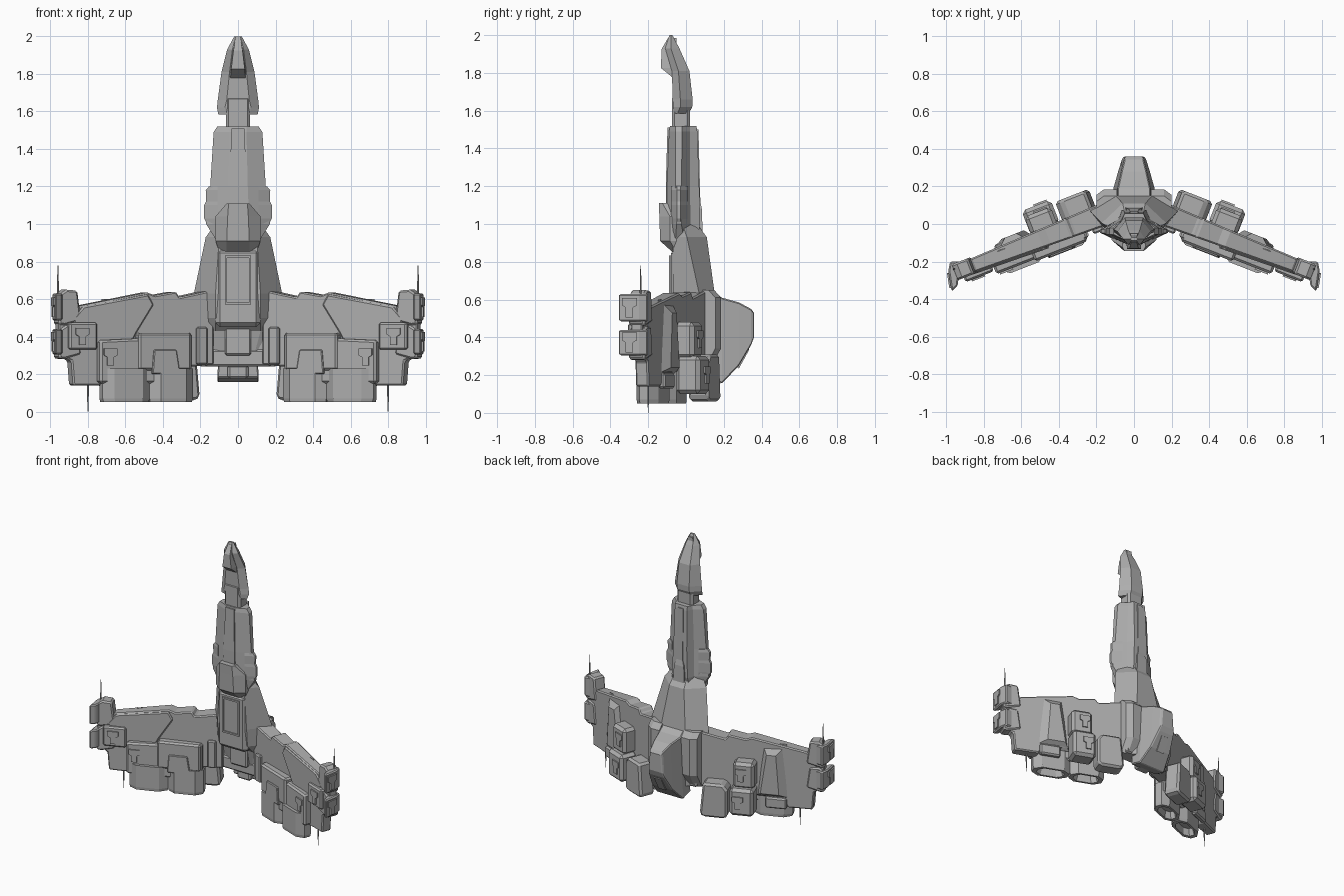
import bpy, bmesh
from math import cos, sin, pi

cube = bpy.data.objects.get("Cube")
if cube:
    bpy.data.objects.remove(cube)

grey = bpy.data.materials.new("hull_grey")
grey.use_nodes = True
grey.diffuse_color = (0.42, 0.42, 0.42, 1)
grey.node_tree.nodes["Principled BSDF"].inputs["Base Color"].default_value = (0.42, 0.42, 0.42, 1)


def solid(name, rings, bevel=0, mirror=False):
    """Skin a closed solid through rings of equal length."""
    bm = bmesh.new()
    loops = [[bm.verts.new(p) for p in ring] for ring in rings]
    n = len(loops[0])
    for a, b in zip(loops, loops[1:]):
        for i in range(n):
            j = (i + 1) % n
            bm.faces.new((a[i], a[j], b[j], b[i]))
    bm.faces.new(loops[0])
    bm.faces.new(loops[-1])
    bmesh.ops.recalc_face_normals(bm, faces=bm.faces)
    mesh = bpy.data.meshes.new(name)
    bm.to_mesh(mesh)
    bm.free()
    mesh.materials.append(grey)
    obj = bpy.data.objects.new(name, mesh)
    bpy.context.collection.objects.link(obj)
    if bevel:
        mod = obj.modifiers.new("chamfer", 'BEVEL')
        mod.width, mod.segments = bevel, 1
        mod.limit_method, mod.angle_limit = 'ANGLE', 0.7
    if mirror:
        obj.modifiers.new("mirror", 'MIRROR')
    return obj


def hull(name, sections, bevel=0):
    """Symmetric loft up z; each section is z and half outline front to back."""
    rings = []
    for z, *half in sections:
        full = half + [(-x, y) for x, y in reversed(half)]
        rings.append([(x, y, z) for x, y in full])
    return solid(name, rings, bevel)


def box(name, x0, x1, y0, y1, z0, z1, bevel=0, mirror=False):
    return solid(name, [[(x0, y0, z), (x1, y0, z), (x1, y1, z), (x0, y1, z)] for z in (z0, z1)],
                 bevel, mirror)


def on_wing(x, d, z, mid=0):
    """Point at depth d off the slanted wing plane."""
    base = x - mid * 0.363
    return (base + d * 0.363, 0.115 - 0.39 * base + d * 0.932, z)


def plate(name, outline, d0, d1, bevel=0, taper=False):
    """Mirrored plate on the wing from an x, z outline."""
    mid = 0 if taper else (d0 + d1) / 2
    rings = [[on_wing(x, d * (1.2 - 0.6 * x if taper else 1), z, mid) for x, z in outline]
             for d in (d0, d1)]
    return solid(name, rings, bevel, True)


def rect(x0, x1, z0, z1):
    return [(x0, z0), (x1, z0), (x1, z1), (x0, z1)]


def tee(x, z, s=0.035):
    """T-shaped hatch outline."""
    return [(x - s * .5, z - s * 1.3), (x + s * .5, z - s * 1.3), (x + s * .5, z),
            (x + s, z + s * .3), (x + s, z + s * 1.3), (x - s, z + s * 1.3),
            (x - s, z + s * .3), (x - s * .5, z)]


# Head and neck
hull("head", [
    (1.585, (.06, -.06), (.105, -.045), (.05, .015)),
    (1.62, (.07, -.07), (.112, -.03), (.05, .033)),
    (1.66, (.06, -.07), (.108, -.03), (.05, .035)),
    (1.81, (.045, -.075), (.088, -.04), (.045, .018)),
    (1.93, (.03, -.11), (.058, -.08), (.03, -.035)),
    (2.0, (.012, -.088), (.02, -.08), (.012, -.072))])
hull("head_visor", [(z, (w, yf), (w * 1.3, -.05)) for z, w, yf in (
    (1.775, .04, -.07), (1.825, .036, -.132), (1.925, .024, -.13), (1.985, .014, -.095))])
box("head_collar", -.065, .065, -.075, .022, 1.48, 1.68, .015)
hull("neck", [
    (.92, (.06, -.09), (.12, -.055), (.12, -.01), (.08, .02), (.07, .06)),
    (1.0, (.06, -.1), (.17, -.05), (.17, -.025), (.085, .025), (.065, .075)),
    (1.2, (.052, -.1), (.148, -.055), (.148, -.025), (.08, .02), (.055, .07)),
    (1.49, (.045, -.09), (.13, -.055), (.13, -.02), (.07, .02), (.05, .06)),
    (1.52, (.045, -.085), (.11, -.055), (.11, -.02), (.065, .02), (.05, .055))])
hull("neck_front_spine", [(1.05, (.05, -.107), (.05, -.06)), (1.2, (.045, -.107), (.045, -.06)),
                          (1.51, (.035, -.098), (.035, -.06))])
hull("neck_back_spine", [(.95, (.045, .02), (.045, .088)), (1.08, (.04, .02), (.04, .084)),
                         (1.12, (.025, .02), (.025, .076)), (1.5, (.022, .02), (.022, .066))])
solid("neck_side_pad", [[(x, y, z) for x, y in ((.11, -.08), (w, -.047), (w, -.03), (.11, .01))]
                        for z, w in ((1.0, .165), (1.03, .18), (1.1, .18), (1.12, .17), (1.18, .172), (1.2, .155))],
      mirror=True)

# Fuselage
hull("fuselage", [
    (.24, (.07, .05), (.2, .09), (.1, .16)),
    (.43, (.12, .01), (.22, .08), (.11, .16)),
    (.5, (.12, -.06), (.23, .075), (.11, .16)),
    (.63, (.12, -.07), (.235, .07), (.1, .152)),
    (.93, (.1, -.07), (.172, .005), (.06, .11)),
    (1.0, (.08, -.07), (.12, -.02), (.05, .06))])
hull("shroud", [
    (.85, (.06, -.07), (.1, -.05), (.1, .02)),
    (.91, (.06, -.137), (.12, -.085), (.12, .02)),
    (1.04, (.055, -.141), (.12, -.085), (.12, -.02)),
    (1.11, (.05, -.144), (.06, -.125), (.06, -.1))])
box("belly_panel", -.12, .12, -.08, .02, .45, .87, .025)
box("hatch_rail", .058, .07, -.089, -.07, .57, .83, mirror=True)
for z in (.57, .82):
    box("hatch_cap", -.07, .07, -.089, -.07, z, z + .012)
box("belly_column", -.07, .07, 0, .1, .3, .5, .01)
box("belly_bar", -.18, .18, .03, .14, .24, .33, .01)
box("tail_nozzle", -.055, .055, .06, .17, .175, .25, .012)

# Dorsal fin and its shoulders
solid("dorsal_fin", [[(-w, y, z0), (w, y, z0), (w * .8, y, z1), (-w * .8, y, z1)]
                     for y, w, z0, z1 in ((.1, .11, .18, .68), (.19, .11, .155, .61),
                                          (.28, .085, .25, .585), (.345, .065, .36, .55),
                                          (.36, .055, .4, .53))], .006)
solid("fin_shoulder", [[(.09, .04, z), (.2, .04, z), (.2, y - .03, z), (.16, y, z), (.09, y, z)]
                       for z, y in ((.24, .13), (.34, .185), (.61, .185), (.65, .15))], 0, True)
solid("fin_vent", [[(x, y, z) for x in (-.03, .03)] + [(x, y - .02, z + .02) for x in (.03, -.03)]
                   for y, z in ((.28, .235), (.335, .335))])

# Wings
plate("wing", [(.15, .25), (.15, .65), (.33, .61), (.35, .64), (.46, .62), (.5, .635), (.85, .565),
               (.92, .5), (.92, .28), (.9, .27), (.89, .14), (.73, .14), (.7, .2)],
      -.055, .055, .008, True)
plate("outer_wing_panel", [(.5, .625), (.47, .57), (.56, .42), (.6, .34), (.89, .34), (.89, .5),
                           (.84, .56)], -.068, -.02, .008, True)
plate("wing_root_bracket", rect(.18, .235, .25, .45), -.08, .03, .008)
plate("engine_block", [(.26, .15), (.75, .15), (.75, .38), (.54, .39), (.53, .42), (.26, .42)],
      -.09, 0, .012)
plate("engine_cowl", rect(.26, .54, .22, .42), -.102, -.03, .012)
plate("engine_cowl_pad", [(.31, .2), (.46, .2), (.45, .33), (.33, .33)], -.112, -.09, .005)
plate("outer_block", rect(.76, .91, .33, .475), -.07, 0, .01)
for x, z, d in ((.68, .29, -.09), (.83, .4, -.07)):
    plate("front_hatch", tee(x, z), d - .009, d + .005)

# Twin engine nozzles under each wing
for x0, x1 in ((.25, .48), (.48, .73)):
    cx, hw = (x0 + x1) / 2, (x1 - x0) / 2
    rings = []
    for z, s in ((.23, 1), (.07, 1), (.05, .96), (.05, .72), (.1, .6)):
        shape = [(-1, .4), (-1, -.4), (-.6, -1), (.6, -1), (1, -.4), (1, .4), (.6, 1), (-.6, 1)]
        rings.append([on_wing(cx + u * hw * s, -.05 + v * .062 * s, z, -.05) for u, v in shape])
    solid("engine_nozzle", rings, 0, True)

# Rear equipment on the wings
plate("rear_thruster", [(.22, .08), (.24, .06), (.38, .06), (.4, .08), (.4, .27), (.37, .31),
                        (.24, .31)], .04, .155, .018)
plate("rear_pod_lower", rect(.42, .575, .1, .3), .04, .175, .02)
plate("rear_pod_upper", rect(.425, .565, .29, .48), .03, .14, .02)
for z, d in ((.2, .175), (.39, .14)):
    plate("rear_hatch", tee(.5, z), d - .005, d + .009)
solid("rear_ridge", [[on_wing(x, d, z) for x, z in pts] for d, pts in (
    (.02, [(.52, .2), (.76, .2), (.72, .6), (.56, .6)]),
    (.075, [(.56, .24), (.68, .24), (.66, .53), (.6, .53)]))], 0, True)
plate("rear_lower_pad", rect(.6, .74, .13, .21), .02, .06, .01)

# Wing tip pods
pod = [(.94, -.33), (.972, -.36), (.99, -.25), (.98, -.2), (.925, -.2)]
for z0, z1 in ((.305, .44), (.485, .63)):
    solid("tip_pod", [[(x, y, z) for x, y in pod] for z in (z0, z1)], .008, True)
    plate("tip_bracket", [(.85, z0), (.94, z0 - .025), (.97, z0 - .02), (.96, z1), (.93, z1 + .02),
                          (.87, z1 + .015)], -.045, .045, .01)
    z = (z0 + z1) / 2
    solid("tip_hatch", [[(.982 + (y + .3) * .164 + off, y, h) for y, h in tee(-.3, z, .04)]
                        for off in (-.005, .009)], 0, True)
plate("tip_spine", rect(.9, .965, .3, .6), -.03, .03, .005)


# Antennas
def antenna(name, x, y, z_root, z_tip):
    ring = [(cos(i * pi / 3), sin(i * pi / 3)) for i in range(6)]
    solid(name, [[(x + r * c, y + r * s, z) for c, s in ring]
                 for z, r in ((z_root, .007), ((z_root + z_tip) / 2, .005), (z_tip, .002))], 0, True)


antenna("upper_antenna", .96, -.24, .58, .78)
antenna("lower_antenna", .8, -.2, .2, 0)
